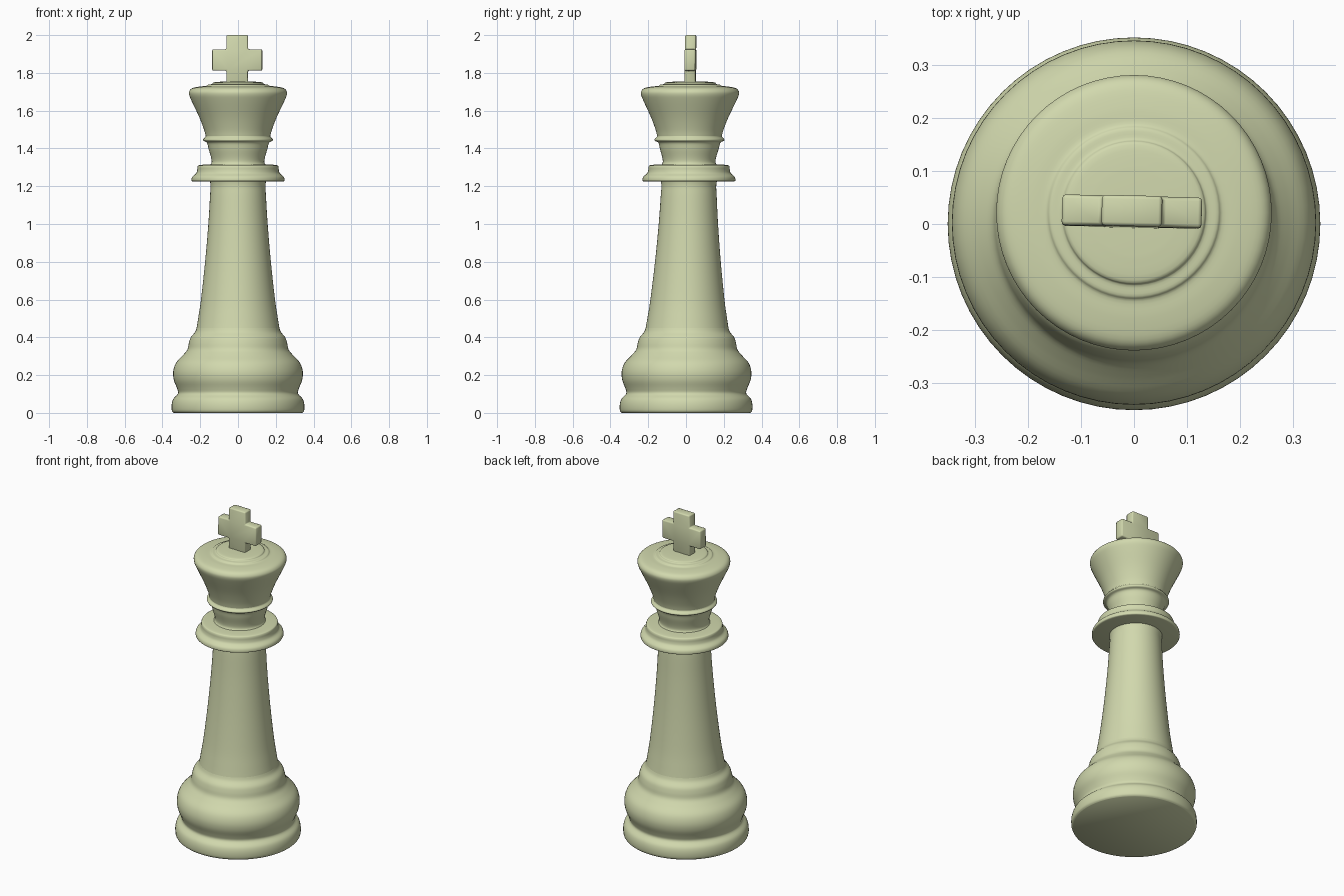
import bpy, bmesh, math
from mathutils import Vector

if "Cube" in bpy.data.objects:
    bpy.data.objects.remove(bpy.data.objects["Cube"])

SIDES = 64
LEAN = 0.0125          # slight backward lean of the piece, y per unit height

ivory = bpy.data.materials.new("pale_green_ivory")
ivory.diffuse_color = (0.64, 0.69, 0.42, 1)
ivory.use_nodes = True
ivory.node_tree.nodes["Principled BSDF"].inputs["Base Color"].default_value = ivory.diffuse_color


def finish(name, bm, angle):
    for v in bm.verts:
        v.co.y += LEAN * v.co.z
    bmesh.ops.recalc_face_normals(bm, faces=bm.faces)
    mesh = bpy.data.meshes.new(name)
    bm.to_mesh(mesh)
    bm.free()
    mesh.materials.append(ivory)
    ob = bpy.data.objects.new(name, mesh)
    bpy.context.collection.objects.link(ob)
    bpy.ops.object.select_all(action='DESELECT')
    ob.select_set(True)
    bpy.context.view_layer.objects.active = ob
    bpy.ops.object.shade_smooth_by_angle(angle=math.radians(angle))
    return ob


def smooth_profile(points, steps=4):
    """Catmull-Rom curve through (radius, height) points."""
    p = [Vector(q) for q in points]
    p = [p[0]] + p + [p[-1]]
    out = []
    for a, b, c, d in zip(p, p[1:], p[2:], p[3:]):
        for i in range(steps):
            t = i / steps
            out.append(0.5 * (2 * b + (c - a) * t + (2 * a - 5 * b + 4 * c - d) * t * t
                              + (3 * b - a - 3 * c + d) * t ** 3))
    return out + [p[-1]]


def lathe(name, points):
    """Turned part, closed at both ends."""
    bm = bmesh.new()
    rings = []
    for r, z in smooth_profile(points):
        rings.append([bm.verts.new((r * math.cos(2 * math.pi * i / SIDES),
                                    r * math.sin(2 * math.pi * i / SIDES), z))
                      for i in range(SIDES)])
    for lo, hi in zip(rings, rings[1:]):
        for i in range(SIDES):
            j = (i + 1) % SIDES
            bm.faces.new((lo[i], lo[j], hi[j], hi[i]))
    bm.faces.new(rings[0])
    bm.faces.new(rings[-1])
    return finish(name, bm, 45)


# Foot and bulging base
lathe("base", [(0.340, 0.0), (0.350, 0.012), (0.351, 0.045), (0.342, 0.075),
               (0.318, 0.102), (0.323, 0.13), (0.340, 0.175), (0.343, 0.22),
               (0.328, 0.265), (0.292, 0.305), (0.268, 0.335), (0.260, 0.37),
               (0.250, 0.40), (0.228, 0.427), (0.219, 0.45)])

# Tapered column
lathe("column", [(0.221, 0.44), (0.211, 0.50), (0.196, 0.60), (0.174, 0.80),
                 (0.157, 1.00), (0.148, 1.15), (0.145, 1.20), (0.150, 1.235)])

# Stepped collar
lathe("collar", [(0.238, 1.225), (0.246, 1.23), (0.242, 1.25), (0.222, 1.268),
                 (0.216, 1.285), (0.214, 1.304), (0.203, 1.312), (0.150, 1.316)])

# Waisted neck with thin ring
lathe("neck", [(0.150, 1.31), (0.140, 1.325), (0.142, 1.35), (0.155, 1.395),
               (0.164, 1.43), (0.182, 1.440), (0.184, 1.449), (0.172, 1.462),
               (0.172, 1.475)])

# Flared crown with stepped top
lathe("crown", [(0.171, 1.465), (0.180, 1.50), (0.205, 1.565), (0.245, 1.65),
                (0.259, 1.685), (0.257, 1.705), (0.240, 1.720), (0.200, 1.728),
                (0.168, 1.731), (0.158, 1.738), (0.138, 1.741), (0.128, 1.750),
                (0.080, 1.754)])

# Cross finial: plus outline, extruded and bevelled
w, a, lo, hi, bottom, top = 0.057, 0.132, 1.812, 1.925, 1.74, 2.0
outline = [(-w, bottom), (w, bottom), (w, lo), (a, lo), (a, hi), (w, hi),
           (w, top), (-w, top), (-w, hi), (-a, hi), (-a, lo), (-w, lo)]
bm = bmesh.new()
front = bm.faces.new([bm.verts.new((x, -0.029, z)) for x, z in outline])
ext = bmesh.ops.extrude_face_region(bm, geom=[front])
for v in ext["geom"]:
    if isinstance(v, bmesh.types.BMVert):
        v.co.y += 0.058
bmesh.ops.bevel(bm, geom=bm.edges[:], offset=0.007, segments=2, profile=0.5,
                affect='EDGES')
turn = math.radians(-1.3)
for v in bm.verts:
    x, y = v.co.x, v.co.y
    v.co.x = x * math.cos(turn) - y * math.sin(turn) - 0.004
    v.co.y = x * math.sin(turn) + y * math.cos(turn)
finish("cross", bm, 50)
